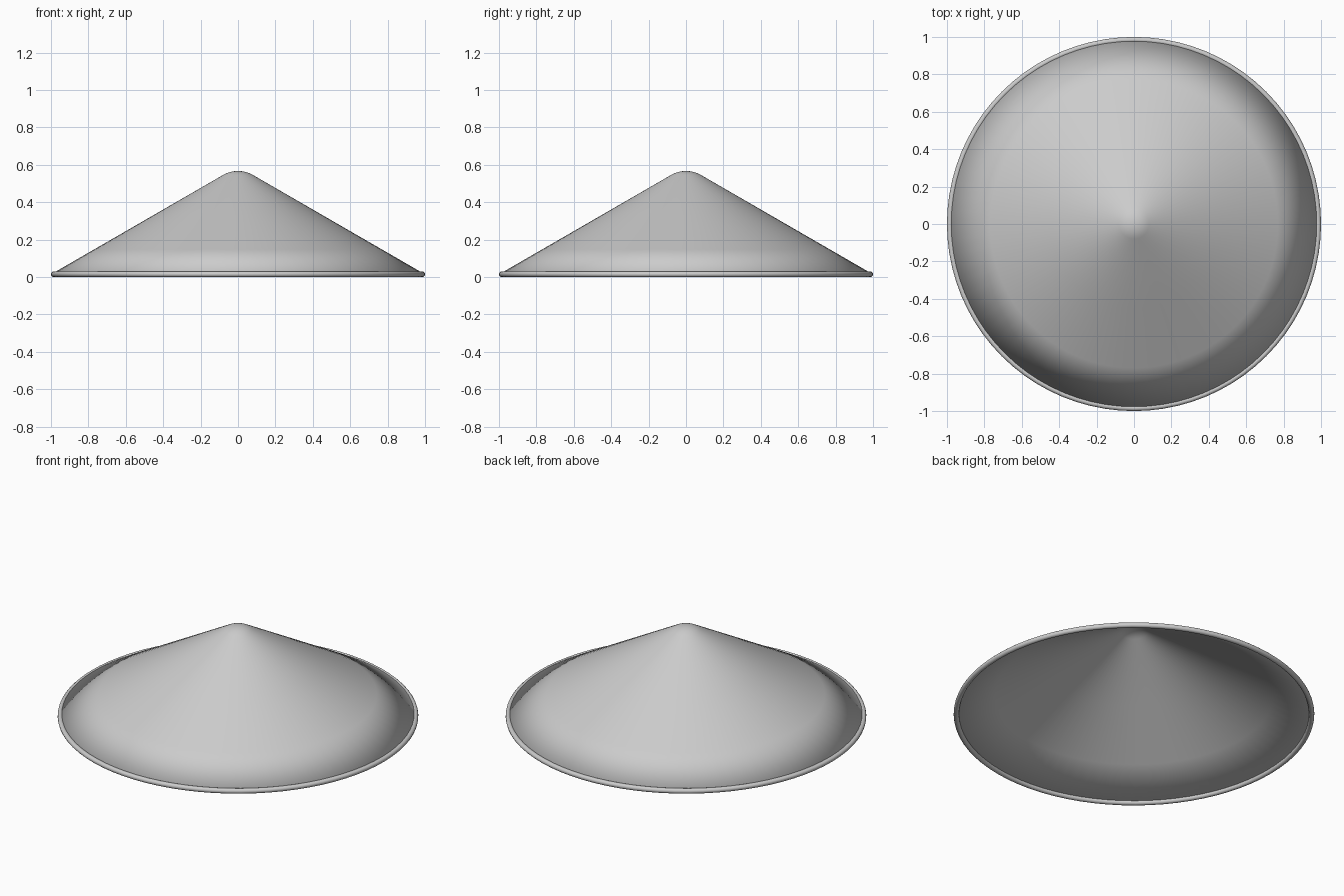
import bpy, bmesh, math

if "Cube" in bpy.data.objects:
    bpy.data.objects.remove(bpy.data.objects["Cube"])

SEGMENTS = 80
grey = bpy.data.materials.new("light grey")
grey.diffuse_color = (0.6, 0.6, 0.6, 1.0)
grey.use_nodes = True
grey.node_tree.nodes["Principled BSDF"].inputs["Base Color"].default_value = grey.diffuse_color


def lathe(name, profile, closed=False):
    """Spin an (r, z) profile around the z axis into a smooth object."""
    bm = bmesh.new()
    rings = []
    for r, z in profile:
        if r < 1e-6:
            rings.append([bm.verts.new((0, 0, z))] * SEGMENTS)
        else:
            rings.append([bm.verts.new((r * math.cos(2 * math.pi * i / SEGMENTS),
                                        r * math.sin(2 * math.pi * i / SEGMENTS), z))
                          for i in range(SEGMENTS)])
    pairs = list(zip(rings, rings[1:]))
    if closed:
        pairs.append((rings[-1], rings[0]))
    for a, b in pairs:
        for i in range(SEGMENTS):
            j = (i + 1) % SEGMENTS
            quad = list(dict.fromkeys((a[i], b[i], b[j], a[j])))
            bm.faces.new(quad).smooth = True
    bmesh.ops.recalc_face_normals(bm, faces=bm.faces)
    mesh = bpy.data.meshes.new(name)
    bm.to_mesh(mesh)
    bm.free()
    mesh.materials.append(grey)
    obj = bpy.data.objects.new(name, mesh)
    bpy.context.collection.objects.link(obj)
    return obj


# Thin hollow cone: rounded tip, straight 30 degree slope, soft lower edge
SLOPE = math.tan(math.radians(30))
TIP = 0.16
CENTRE = 0.567 - TIP
THICK = 0.010


def side(radius, ends):
    """Tip arc and slope points, from the apex down to the edge."""
    arc = [(radius * math.sin(math.radians(a)), CENTRE + radius * math.cos(math.radians(a)))
           for a in (0, 6, 12, 18, 24, 30)]
    r0, z0 = arc[-1]
    return arc + [(r, z0 - (r - r0) * SLOPE) for r in ends]


outer = side(TIP, (0.45, 0.77, 0.985))
inner = side(TIP - THICK, (0.45, 0.77, 0.976))
lathe("cone_shell", outer + inner[::-1])

# Rolled rim around the lower edge
R = 0.015
lathe("rim", [(1 - R + R * math.cos(2 * math.pi * k / 12),
               R + R * math.sin(2 * math.pi * k / 12)) for k in range(12)], closed=True)
